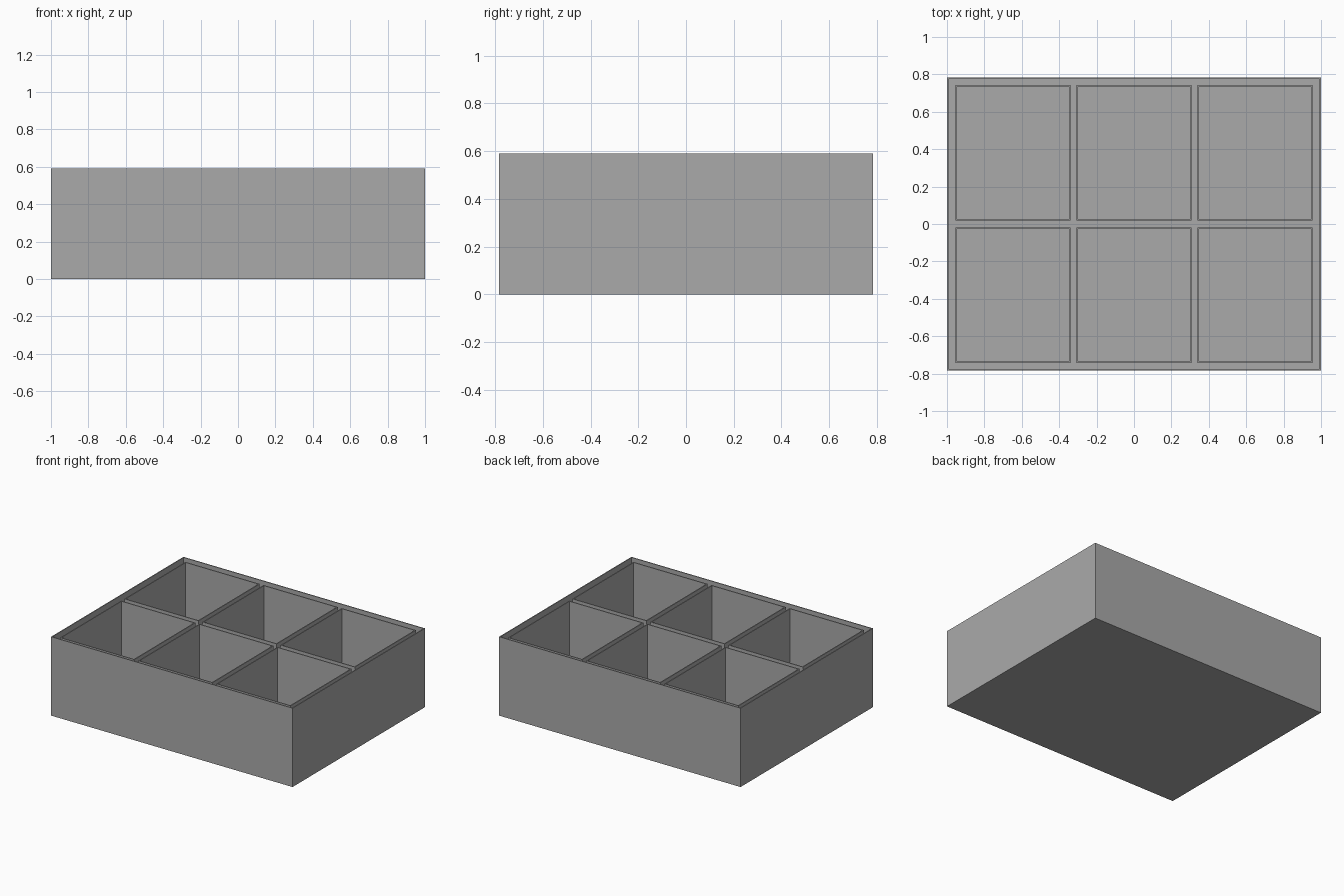
import bpy
import bmesh

cube = bpy.data.objects.get("Cube")
if cube:
    bpy.data.objects.remove(cube, do_unlink=True)

grey = bpy.data.materials.new("plain_grey")
grey.use_nodes = True
colour = (0.4, 0.4, 0.4, 1)
grey.diffuse_color = colour
grey.node_tree.nodes["Principled BSDF"].inputs["Base Color"].default_value = colour

WALL = 0.01


def open_box(name, centre, size, base, top):
    """Thin-walled box with an open top and a solid rim."""
    bm = bmesh.new()
    bmesh.ops.create_cube(bm, size=1)
    for v in bm.verts:
        v.co.x = centre[0] + v.co.x * size[0]
        v.co.y = centre[1] + v.co.y * size[1]
        v.co.z = top if v.co.z > 0 else base
    lid = max(bm.faces, key=lambda f: f.calc_center_median().z)
    bmesh.ops.inset_region(bm, faces=[lid], thickness=WALL)
    # Push the inset face down to form the hollow
    hollow = bmesh.ops.extrude_discrete_faces(bm, faces=[lid])["faces"][0]
    for v in hollow.verts:
        v.co.z = base + WALL
    bmesh.ops.recalc_face_normals(bm, faces=bm.faces)
    mesh = bpy.data.meshes.new(name)
    bm.to_mesh(mesh)
    bm.free()
    mesh.materials.append(grey)
    obj = bpy.data.objects.new(name, mesh)
    bpy.context.collection.objects.link(obj)
    return obj


# Outer case
HEIGHT = 0.59
open_box("outer_case", (0, 0), (2, 1.566), 0, HEIGHT)

# Six loose trays, three across and two deep, with narrow gaps between
for row, y in (("front", -0.38), ("back", 0.38)):
    for column, x in (("right", -0.647), ("middle", 0), ("left", 0.647)):
        open_box(f"{row}_{column}_tray", (x, y), (0.615, 0.724), WALL, HEIGHT - 0.01)
